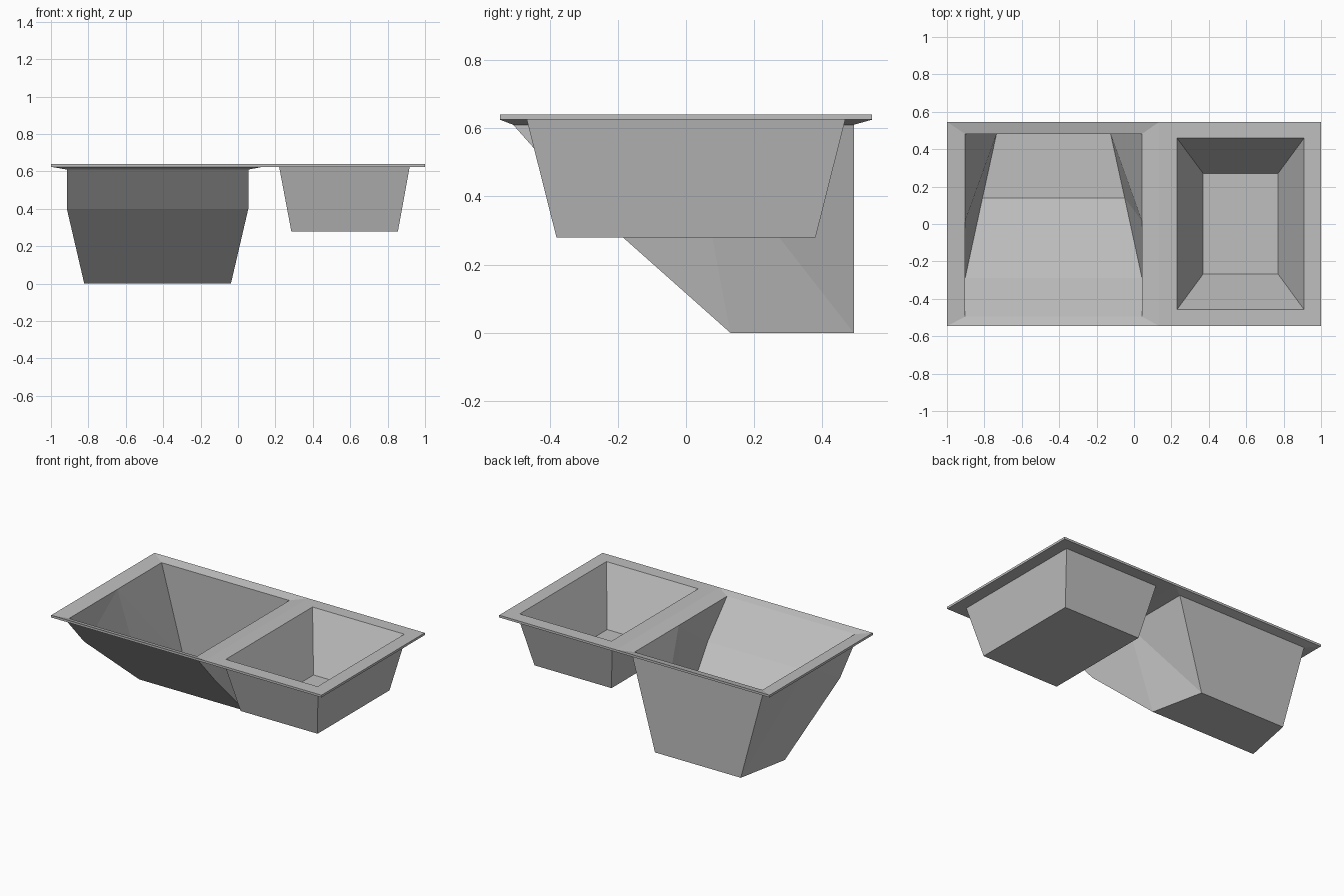
import bpy
import bmesh

if "Cube" in bpy.data.objects:
    bpy.data.objects.remove(bpy.data.objects["Cube"], do_unlink=True)

# Plain grey finish
grey = bpy.data.materials.new("plain_grey")
grey.use_nodes = True
colour = (0.52, 0.52, 0.52, 1)
grey.diffuse_color = colour
grey.node_tree.nodes["Principled BSDF"].inputs["Base Color"].default_value = colour

TOP, UNDER = 0.64, 0.625      # faces of the rim plate
SEAM = 0.135                  # x where the two halves meet
DEPTH = 0.546                 # half depth of the plate
KINK = 0.015                  # y of the crease on the large basin's sides


def rect(bm, x0, x1, y0, y1, z, crease=None):
    """Rectangular ring of vertices, optionally with a point on each side edge."""
    pts = [(x0, y0), (x1, y0), (x1, y1), (x0, y1)]
    if crease is not None:
        pts = pts[:2] + [(x1, crease)] + pts[2:] + [(x0, crease)]
    return [bm.verts.new((x, y, z)) for x, y in pts]


def loft(bm, rings):
    for a, b in zip(rings, rings[1:]):
        n = len(a)
        for i in range(n):
            j = (i + 1) % n
            bm.faces.new((a[i], a[j], b[j], b[i]))


def finish(bm, name):
    # The halves butt together, so the seam needs no wall
    seam = [f for f in bm.faces if all(abs(v.co.x - SEAM) < 1e-5 for v in f.verts)]
    bmesh.ops.delete(bm, geom=seam, context="FACES")
    bmesh.ops.recalc_face_normals(bm, faces=bm.faces[:])
    mesh = bpy.data.meshes.new(name)
    bm.to_mesh(mesh)
    bm.free()
    mesh.materials.append(grey)
    obj = bpy.data.objects.new(name, mesh)
    bpy.context.collection.objects.link(obj)


# Small basin: tapered box, flat rim and steeper cavity
bm = bmesh.new()
rings = [
    rect(bm, 0.285, 0.855, -0.38, 0.38, 0.28),
    rect(bm, 0.22, 0.918, -0.467, 0.467, UNDER),
    rect(bm, SEAM, 1, -DEPTH, DEPTH, UNDER),
    rect(bm, SEAM, 1, -DEPTH, DEPTH, TOP),
    rect(bm, 0.23, 0.909, -0.457, 0.459, TOP),
    rect(bm, 0.37, 0.77, -0.267, 0.27, 0.295),
]
loft(bm, rings)
bm.faces.new(rings[0])
bm.faces.new(rings[-1])
finish(bm, "small_basin")


def hopper(bm, ring, mid, front, back):
    """Bucket with a bent sloping front; mid, front, back are (x0, x1, y, z)."""
    f0, f1, k1, b1, b0, k0 = ring
    sides = []
    for s, (tf, tk, tb) in enumerate(((f0, k0, b0), (f1, k1, b1))):
        m, bf, bb = [bm.verts.new((p[s], p[2], p[3])) for p in (mid, front, back)]
        bm.faces.new((tf, m, tk))
        bm.faces.new((tk, m, bf))
        bm.faces.new((tk, bf, bb))
        bm.faces.new((tk, bb, tb))
        sides.append((tf, m, bf, bb, tb))
    left, right = sides
    for i in range(4):
        bm.faces.new((left[i], left[i + 1], right[i + 1], right[i]))


# Large basin: dished rim with a hopper outside and inside
bm = bmesh.new()
rings = [
    rect(bm, -0.915, 0.055, -0.507, 0.492, 0.61, KINK),
    rect(bm, -1, SEAM, -DEPTH, DEPTH, UNDER, KINK),
    rect(bm, -1, SEAM, -DEPTH, DEPTH, TOP, KINK),
    rect(bm, -0.903, 0.043, -0.495, 0.482, UNDER, KINK),
]
loft(bm, rings)
hopper(bm, rings[0], (-0.915, 0.055, -0.32, 0.4),
       (-0.822, -0.038, 0.13, 0), (-0.75, -0.115, 0.492, 0))
hopper(bm, rings[-1], (-0.903, 0.043, -0.29, 0.4),
       (-0.81, -0.05, 0.14, 0.015), (-0.735, -0.125, 0.482, 0.015))
finish(bm, "large_basin")
